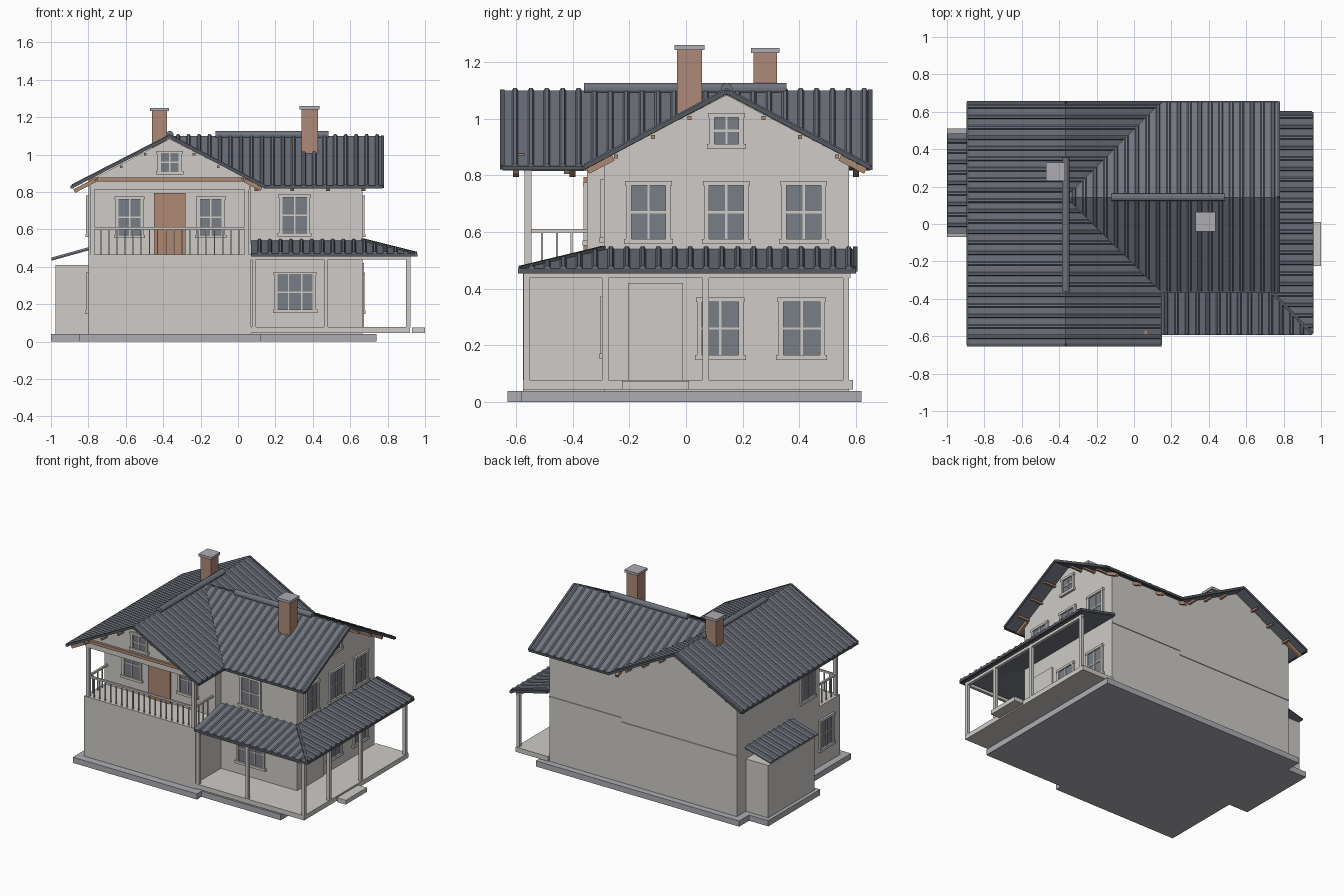
import bpy, bmesh, math
from mathutils import Vector, Matrix

cube = bpy.data.objects.get("Cube")
if cube:
    bpy.data.objects.remove(cube, do_unlink=True)


def material(name, *rgb):
    m = bpy.data.materials.new(name)
    m.use_nodes = True
    m.diffuse_color = (*rgb, 1)
    m.node_tree.nodes["Principled BSDF"].inputs["Base Color"].default_value = (*rgb, 1)
    return m


CREAM = material("cream plaster", .62, .60, .57)
SLATE = material("slate roof", .16, .175, .21)
DARK = material("dark roof trim", .09, .1, .115)
GLASS = material("grey glass", .19, .205, .24)
STONE = material("grey stone", .42, .42, .45)
BRICK = material("brown brick", .42, .255, .185)
WOOD = material("brown wood", .42, .25, .17)


def finish(name, bm, *mats):
    bmesh.ops.recalc_face_normals(bm, faces=bm.faces)
    me = bpy.data.meshes.new(name)
    bm.to_mesh(me)
    bm.free()
    for m in mats:
        me.materials.append(m)
    ob = bpy.data.objects.new(name, me)
    bpy.context.collection.objects.link(ob)
    return ob


def boxes(name, items, *mats):
    """items: (low corner, high corner[, material index])"""
    bm = bmesh.new()
    for lo, hi, *idx in items:
        lo, hi = Vector(lo), Vector(hi)
        mat = Matrix.Translation((lo + hi) / 2) @ Matrix.Diagonal((*(hi - lo), 1))
        vs = bmesh.ops.create_cube(bm, size=1, matrix=mat)["verts"]
        for f in {f for v in vs for f in v.link_faces}:
            f.material_index = idx[0] if idx else 0
    return finish(name, bm, *mats)


def bars(name, segs, r, mat, sides=4):
    bm = bmesh.new()
    for p, q in segs:
        p, q = Vector(p), Vector(q)
        d = q - p
        m = (Matrix.Translation((p + q) / 2) @ d.to_track_quat("Z", "Y").to_matrix().to_4x4()
             @ Matrix.Rotation(math.pi / 4, 4, "Z"))
        bmesh.ops.create_cone(bm, cap_ends=True, segments=sides, radius1=r, radius2=r,
                              depth=d.length, matrix=m)
    return finish(name, bm, mat)


def prism(name, profile, a, b, axis, mat):
    """Extrude a (side, z) profile from a to b along x (0) or y (1)."""
    bm = bmesh.new()
    rings = [[bm.verts.new((t, s, z) if axis == 0 else (s, t, z)) for s, z in profile]
             for t in (a, b)]
    n = len(profile)
    for ring in rings:
        bm.faces.new(ring)
    for i in range(n):
        bm.faces.new((rings[0][i], rings[0][(i + 1) % n], rings[1][(i + 1) % n], rings[1][i]))
    return finish(name, bm, mat)


def along(poly, u, axis):
    for p, q in zip(poly, poly[1:]):
        if u <= q[axis] + 1e-6:
            t = (u - p[axis]) / (q[axis] - p[axis])
            return Vector(p).lerp(Vector(q), t)
    return Vector(poly[-1])


def sheet(name, low, high, axis, pitch=.056, rib=.009, thick=.014):
    """Ribbed roof sheet between two edge lines, ribs running up the slope."""
    u0, u1 = low[0][axis], low[-1][axis]
    st = [(p[axis], 0) for p in low[1:-1] + high[1:-1]]
    for k in range(int((u1 - u0) / pitch) + 1):
        st += [(u0 + (k + f) * pitch, h) for f, h in ((0, 0), (.6, 0), (.7, rib), (.9, rib))]
    st = sorted(s for s in set(st) if s[0] < u1 - .001) + [(u1, 0)]
    bm = bmesh.new()
    prev = None
    for u, h in st:
        l, t = along(low, u, axis), along(high, u, axis)
        up, dn = Vector((0, 0, h)), Vector((0, 0, -thick))
        ring = [bm.verts.new(v) for v in (l + up, t + up, t + dn, l + dn)]
        if prev:
            for i in range(4):
                j = (i + 1) % 4
                bm.faces.new((prev[i], prev[j], ring[j], ring[i]))
        else:
            bm.faces.new(ring)
        prev = ring
    bm.faces.new(prev)
    bmesh.ops.remove_doubles(bm, verts=bm.verts, dist=1e-5)
    return finish(name, bm, SLATE)


def on_wall(face, pos, u0, u1, z0, z1, d0, d1, idx=0):
    """Box on a wall, d0..d1 measured outwards."""
    if face == "front":
        return (u0, pos - d1, z0), (u1, pos - d0, z1), idx
    s = 1 if face == "right" else -1
    a, b = sorted((pos + s * d0, pos + s * d1))
    return (a, u0, z0), (b, u1, z1), idx


def window(name, face, pos, u0, u1, z0, z1, cols=2):
    w, m = .012, .004
    W = lambda *a: on_wall(face, pos, *a)
    parts = [W(u0, u1, z0, z1, -.005, .004, 1),
             W(u0 - .006, u0 + w, z0, z1, 0, .012), W(u1 - w, u1 + .006, z0, z1, 0, .012),
             W(u0 - .014, u1 + .014, z0 - .012, z0 + .006, 0, .016),
             W(u0 - .01, u1 + .01, z1 - .006, z1 + .01, 0, .014)]
    for k in range(1, cols):
        c = u0 + (u1 - u0) * k / cols
        parts.append(W(c - m, c + m, z0, z1, 0, .009))
    c = (z0 + z1) / 2
    parts.append(W(u0, u1, c - m, c + m, 0, .009))
    boxes(name, parts, CREAM, GLASS)


# Foundations, steps and porch floor
boxes("foundation", [((-.85, -.63, 0), (.12, .62, .04)), ((.12, -.58, 0), (.74, .62, .04)),
                     ((-1, -.07, 0), (-.85, .51, .04))], STONE)
boxes("porch_floor", [((.07, -.575, .045), (.92, -.29, .078)),
                      ((.665, -.29, .045), (.92, .59, .078))], CREAM)
boxes("porch_step", [((.93, -.225, .045), (1, .01, .075))], CREAM)

# Walls
CX, CY, TOP, EAVE = -.365, .143, 1.1, .832
boxes("lower_left_walls", [((-.8, -.575, .04), (.07, .575, .465))], CREAM)
prism("upper_left_walls", [(-.8, .46), (.07, .46), (.07, .858), (CX, 1.084), (-.8, .858)],
      -.35, .575, 1, CREAM)
prism("front_gable", [(-.8, .828), (.07, .828), (.07, .858), (CX, 1.084), (-.8, .858)],
      -.575, -.35, 1, CREAM)
prism("right_walls", [(-.29, .04), (.575, .04), (.575, .858), (CY, 1.084), (-.29, .858)],
      CX, .665, 0, CREAM)
boxes("side_annex", [((-.975, -.04, .04), (-.8, .475, .41))], CREAM)
boxes("back_ledge", [((-.8, .57, .46), (.1, .58, .47)), ((.1, .57, .49), (.665, .58, .5))], CREAM)

# Main roofs, meeting in two valleys
W, E, S, N = -.888, .143, -.648, .65
YS, XE, TIP = -.36, .772, CX
ridge_y = [(CX, S, TOP), (CX, N, TOP)]
sheet("left_roof_west", [(W, S, EAVE), (W, N, EAVE)], ridge_y, 1)
sheet("left_roof_east", [(E, S, EAVE), (E, YS, EAVE), (CX, CY, TOP), (E, N, EAVE)], ridge_y, 1)
ridge_x = [(CX, CY, TOP), (XE, CY, TOP)]
sheet("right_roof_south", [(CX, CY, TOP), (E, YS, EAVE), (XE, YS, EAVE)], ridge_x, 0)
sheet("right_roof_north", [(CX, CY, TOP), (E, N, EAVE), (XE, N, EAVE)], ridge_x, 0)
for nm, p, q in (("left_ridge_cap", (CX, -.36, 1.105), (CX, .355, 1.105)),
                 ("right_ridge_cap", (-.12, CY, 1.105), (.485, CY, 1.105))):
    cap = bars(nm, [(p, q)], .021, SLATE, 12)
    bpy.ops.object.select_all(action="DESELECT")
    bpy.context.view_layer.objects.active = cap
    cap.select_set(True)
    bpy.ops.object.shade_smooth_by_angle()

# Dark trim on the sloping roof edges and eaves
edges = [((x, y, EAVE - .004), (CX, y, TOP - .004)) for x in (W, E) for y in (S, N)]
edges += [((XE, y, EAVE - .004), (XE, CY, TOP - .004)) for y in (YS, N)]
edges += [((W, S, EAVE - .006), (W, N, EAVE - .006)), ((E, S, EAVE - .006), (E, YS, EAVE - .006)),
          ((E, YS, EAVE - .006), (XE, YS, EAVE - .006)), ((E, N, EAVE - .006), (XE, N, EAVE - .006))]
bars("roof_trim", edges, .011, DARK)

# Wooden rafter tails and purlin ends
SL = (TOP - EAVE) / .515
zr = lambda d: TOP - .03 - SL * d
tails = []
for k in range(7):
    y = -.6 + k * .2
    tails.append(((CX - .4, y, zr(.4)), (CX - .51, y, zr(.51))))
for y in (-.6, -.42):
    tails.append(((CX + .4, y, zr(.4)), (CX + .49, y, zr(.49))))
for k in range(4):
    x = .1 + k * .19
    for s in (-1, 1):
        tails.append(((x, CY + s * .4, zr(.4)), (x, CY + s * .49, zr(.49))))
bars("rafter_tails", tails, .015, WOOD)
ends = []
for d in (.13, .26, .39):
    for s in (-1, 1):
        ends += [((.6, CY + s * d, zr(d)), (.755, CY + s * d, zr(d))),
                 ((CX + s * d, -.5, zr(d)), (CX + s * d, -.635, zr(d))),
                 ((CX + s * d, .5, zr(d)), (CX + s * d, .635, zr(d)))]
bars("purlin_ends", ends, .01, WOOD)
boxes("gable_tie_beam", [((-.8, -.592, .857), (.07, -.57, .878))], WOOD)

# Porch roof skirt and annex roof
PO, PI = .472, .54
sheet("porch_roof_front", [(.07, -.59, PO), (.955, -.59, PO)],
      [(.07, -.29, PI), (.665, -.29, PI), (.955, -.59, PO)], 0)
sheet("porch_roof_side", [(.955, -.59, PO), (.955, .6, PO)],
      [(.955, -.59, PO), (.665, -.29, PI), (.665, .6, PI)], 1)
bars("porch_roof_trim", [((.07, -.585, .463), (.95, -.585, .463)), ((.95, -.585, .463), (.95, .6, .463)),
                         ((.95, -.585, .472), (.665, -.29, .543)), ((.95, .597, .47), (.665, .597, .54))],
     .012, DARK)
sheet("annex_roof", [(-.998, -.05, .44), (-.998, .485, .44)],
      [(-.8, -.05, .495), (-.8, .485, .495)], 1, thick=.008)

# Porch posts and beams
posts = [(.085, -.563), (.47, -.563), (.91, -.563), (.91, -.285), (.91, .07), (.91, .565)]
boxes("porch_posts", [((x - .011, y - .011, .075), (x + .011, y + .011, .46)) for x, y in posts]
      + [((.07, -.573, .438), (.921, -.553, .458)), ((.9, -.573, .438), (.921, .58, .458))], CREAM)

# Balcony posts, beams and railing
parts = [((x - .012, -.57, .46), (x + .012, -.546, .83)) for x in (-.778, .048)]
parts += [((-.79, -.572, .812), (.062, -.546, .83))]
parts += [((x - .012, -.56, .815), (x + .012, -.35, .83)) for x in (-.778, .048)]
boxes("balcony_posts", parts, CREAM)
rails, stiles = [((-.778, -.558, .605), (.048, -.558, .605))], []
for x in (-.778, .048):
    rails.append(((x, -.558, .605), (x, -.35, .605)))
    stiles += [((x, -.56 + k * .052, .46), (x, -.56 + k * .052, .605)) for k in range(1, 4)]
stiles += [((-.778 + k * .0435, -.558, .46), (-.778 + k * .0435, -.558, .605)) for k in range(1, 19)]
bars("balcony_handrail", rails, .009, CREAM)
bars("balcony_balusters", stiles, .005, CREAM)

# Doors
boxes("balcony_door", [on_wall("front", -.35, -.45, -.28, .465, .795, 0, .012)], WOOD)
boxes("porch_door", [on_wall("right", .665, -.205, -.01, .078, .42, 0, .009)], CREAM)

# Windows
window("balcony_window_left", "front", -.35, -.65, -.51, .565, .765)
window("balcony_window_right", "front", -.35, -.215, -.075, .565, .765)
window("front_gable_window", "front", -.575, -.425, -.305, .905, 1.01)
window("front_upper_window", "front", -.29, .225, .38, .575, .775)
window("front_lower_window", "front", -.29, .2, .41, .165, .362, 3)
for i, y in enumerate((-.205, .07, .343)):
    window(f"side_upper_window_{i + 1}", "right", .665, y, y + .145, .57, .77)
for i, y in enumerate((.045, .332)):
    window(f"side_lower_window_{i + 1}", "right", .665, y, y + .152, .16, .36)
window("side_gable_window", "right", .665, .088, .198, .905, 1.01)
window("left_upper_window", "left", -.8, -.285, -.135, .57, .77)
window("left_lower_window", "left", -.8, -.495, -.345, .16, .36)

# Chimneys
for nm, x, y, h, top in (("left", -.42, .28, .041, 1.25), ("right", .383, .012, .044, 1.26)):
    boxes(nm + "_chimney", [((x - h, y - h, .95), (x + h, y + h, top - .015))], BRICK)
    c = h + .009
    boxes(nm + "_chimney_cap", [((x - c, y - c, top - .018), (x + c, y + c, top))], STONE)
